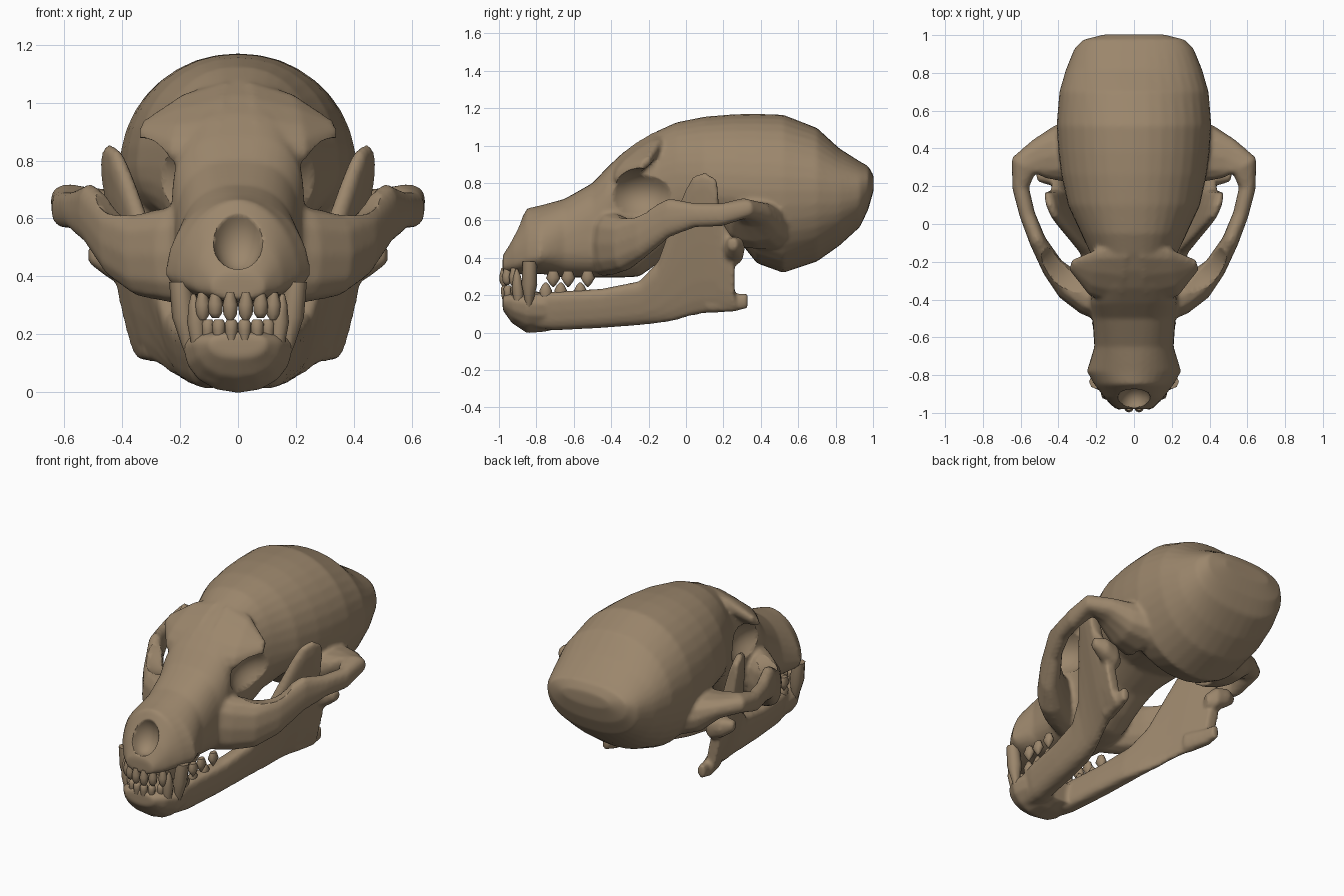
import bpy, bmesh, math
from mathutils import Vector

if "Cube" in bpy.data.objects:
    bpy.data.objects.remove(bpy.data.objects["Cube"])

bone = bpy.data.materials.new("brown bone")
bone.diffuse_color = (0.33, 0.24, 0.15, 1)
bone.use_nodes = True
bone.node_tree.nodes["Principled BSDF"].inputs["Base Color"].default_value = bone.diffuse_color


def finish(name, bm, voxel=0, cutters=(), angle=60, smooth=4):
    """Make the object; with a voxel size its overlapping pieces are fused into one skin."""
    bmesh.ops.recalc_face_normals(bm, faces=bm.faces)
    me = bpy.data.meshes.new(name)
    bm.to_mesh(me)
    bm.free()
    ob = bpy.data.objects.new(name, me)
    bpy.context.collection.objects.link(ob)
    me.materials.append(bone)
    bpy.ops.object.select_all(action='DESELECT')
    ob.select_set(True)
    bpy.context.view_layer.objects.active = ob
    if voxel:
        m = ob.modifiers.new("fuse", 'REMESH')
        m.mode, m.voxel_size = 'VOXEL', voxel
        bpy.ops.object.modifier_apply(modifier="fuse")
        for c in cutters:
            m = ob.modifiers.new("cut", 'BOOLEAN')
            m.operation, m.object, m.solver = 'DIFFERENCE', c, 'EXACT'
            bpy.ops.object.modifier_apply(modifier="cut")
            bpy.data.objects.remove(c)
        m = ob.modifiers.new("soften", 'SMOOTH')
        m.factor, m.iterations = 0.5, smooth
        bpy.ops.object.modifier_apply(modifier="soften")
    bpy.ops.object.shade_smooth_by_angle(angle=math.radians(angle))
    return ob


def oval(n, p):
    """Unit superellipse points."""
    out = []
    for i in range(n):
        a = 2 * math.pi * i / n - math.pi / 2
        c, s = math.cos(a), math.sin(a)
        out.append((math.copysign(abs(c) ** (2 / p), c), math.copysign(abs(s) ** (2 / p), s)))
    return out


def loft(bm, rings, both=False):
    """Skin over rings; with both, also its copy across x = 0."""
    for sx in ((1, -1) if both else (1,)):
        vs = [[bm.verts.new((sx * p[0], p[1], p[2])) for p in r] for r in rings]
        n = len(vs[0])
        for a, b in zip(vs, vs[1:]):
            for i in range(n):
                j = (i + 1) % n
                bm.faces.new((a[i], a[j], b[j], b[i]))
        bm.faces.new(vs[0])
        bm.faces.new(vs[-1][::-1])


def sections(rows, n=36):
    """Rings across y: (y, half width, bottom, top, height of widest point, roundness)."""
    return [[(w * c, y, zw + s * (zt - zw if s > 0 else zw - zb)) for c, s in oval(n, p)]
            for y, w, zb, zt, zw, p in rows]


def sweep(path, n=12, p=2.4, tilt=0):
    """Rings along a level path: (x, y, z, half thickness, half height); tilt raises the rear side."""
    rings = []
    for i, (x, y, z, h, v) in enumerate(path):
        a, b = path[max(i - 1, 0)], path[min(i + 1, len(path) - 1)]
        t = Vector((b[0] - a[0], b[1] - a[1])).normalized()
        rings.append([(x + t.y * h * c, y - t.x * h * c, z + v * s - tilt * t.x * h * c)
                      for c, s in oval(n, p)])
    return rings


def tooth(bm, x, y, z0, z1, rx, ry, lean=(0, 0), shape=(.7, 1, .75, .3)):
    """Tooth from root z0 to tip z1 with four widths."""
    loft(bm, [[(x + lean[0] * f + rx * r * c, y + lean[1] * f + ry * r * s, z0 + (z1 - z0) * f)
               for c, s in oval(8, 2)] for f, r in zip((0, .45, .8, 1), shape)], True)


def cutter(name, centre, size):
    bm = bmesh.new()
    bmesh.ops.create_uvsphere(bm, u_segments=24, v_segments=14, radius=1)
    for v in bm.verts:
        v.co = Vector(a * s + c for a, s, c in zip(v.co, size, centre))
    ob = finish(name, bm)
    ob.hide_render = True
    return ob


# Eye sockets and nose opening
cuts = [cutter("socket_cutter", (sx * .34, -.25, .735), (.19, .185, .145)) for sx in (1, -1)]
cuts.append(cutter("nose_cutter", (0, -.935, .53), (.088, .09, .115)))

# Braincase and snout
bm = bmesh.new()
loft(bm, sections([
    (-.98, .09, .32, .41, .36, 2.5),
    (-.92, .155, .315, .53, .38, 2.4),
    (-.85, .21, .31, .665, .40, 1.9),
    (-.78, .25, .315, .68, .41, 1.9),
    (-.65, .21, .295, .715, .46, 2.4),
    (-.50, .22, .295, .80, .50, 2.8),
    (-.42, .23, .295, .885, .60, 3),
    (-.34, .225, .295, .96, .65, 3),
    (-.25, .22, .30, 1.025, .70, 2.6),
    (-.15, .235, .37, 1.08, .75, 2.3),
    (-.05, .28, .47, 1.125, .78, 2.2),
    (.10, .35, .54, 1.155, .78, 2.1),
    (.26, .385, .52, 1.168, .77, 2.1),
    (.38, .40, .37, 1.17, .76, 2.1),
    (.52, .41, .32, 1.165, .76, 2.1),
    (.70, .395, .38, 1.095, .76, 2.1),
    (.82, .36, .465, .985, .75, 2.2),
    (.93, .315, .565, .915, .76, 2.3),
    (.975, .27, .66, .89, .79, 2.3),
    (1.003, .16, .76, .84, .80, 2.3)]))
# Cheek arches
loft(bm, sweep([
    (.13, -.44, .48, .09, .18), (.24, -.39, .475, .095, .165), (.34, -.325, .475, .085, .145),
    (.43, -.23, .52, .06, .125), (.51, -.09, .615, .045, .105), (.565, .05, .628, .042, .065),
    (.60, .19, .63, .045, .062), (.585, .31, .665, .075, .055), (.50, .345, .64, .11, .065),
    (.40, .37, .59, .15, .11), (.28, .39, .57, .19, .13)]), True)
# Brow points above the sockets, leaning with the forehead
loft(bm, sweep([(.05, -.27, .93, .17, .085), (.21, -.255, .915, .13, .065),
                (.335, -.215, .905, .028, .026)], tilt=.7), True)
finish("cranium", bm, .013, cuts)


# Lower jaw halves, leaning outward with height
def jaw_x(y, z):
    return .225 + .22 * z + (.32 * y if y > -.2 else -.064 + .13 * (y + .2))


bm = bmesh.new()
rings = []
for y, t, zb, zt in [(-.88, .04, .03, .20), (-.70, .06, .012, .22), (-.45, .06, .025, .235),
                     (-.25, .055, .04, .275), (-.15, .045, .05, .38), (-.07, .04, .06, .60),
                     (.00, .04, .08, .77), (.04, .042, .09, .84), (.10, .045, .10, .86),
                     (.165, .042, .11, .82), (.18, .04, .11, .62), (.26, .035, .115, .49)]:
    ring = []
    for c, s in oval(16, 3):
        z = (zb + zt) / 2 + s * (zt - zb) / 2
        ring.append((jaw_x(y, z) + t * c, y, z))
    rings.append(ring)
loft(bm, rings, True)
# Rear hook of the jaw
loft(bm, sweep([(.29, .12, .165, .04, .06), (.325, .25, .16, .035, .05), (.335, .33, .17, .025, .04)], 10), True)
# Jaw hinge
loft(bm, sweep([(.33, .24, .41, .03, .04), (.38, .255, .43, .055, .07),
                (.45, .26, .455, .055, .06), (.515, .25, .475, .025, .03)], 12), True)
# Chin joining both halves
loft(bm, sections([
    (-.98, .10, .12, .205, .17, 2.3), (-.93, .15, .05, .215, .17, 2.2), (-.85, .19, -.003, .225, .16, 2.1),
    (-.75, .18, .005, .215, .15, 2.2), (-.66, .12, .03, .17, .11, 2.3)], 16))
finish("lower_jaw", bm, .012)

# Teeth
bm = bmesh.new()
for i, (x, y) in enumerate(((.027, -.972), (.078, -.957), (.122, -.92))):
    tooth(bm, x, y, .345, .25 + .006 * (i % 2), .026, .026, shape=(.6, 1, .9, .45))
    tooth(bm, x * .85, y + .005, .18, .252, .023, .023, shape=(.7, .95, 1, .6))
finish("incisors", bm)

bm = bmesh.new()
tooth(bm, .20, -.835, .38, .11, .042, .042, (-.032, -.005), (.9, 1, .5, .12))
tooth(bm, .135, -.895, .16, .34, .032, .032, (.02, -.01), (.8, 1, .6, .2))
finish("canines", bm)

bm = bmesh.new()
for y, x in ((-.71, .185), (-.63, .185), (-.525, .195)):
    tooth(bm, x, y, .33, .245, .027, .038, shape=(.6, 1, .5, .12))
    tooth(bm, x - .03, y - .04, .19, .268, .024, .034, shape=(.8, 1, .6, .15))
finish("cheek_teeth", bm)
